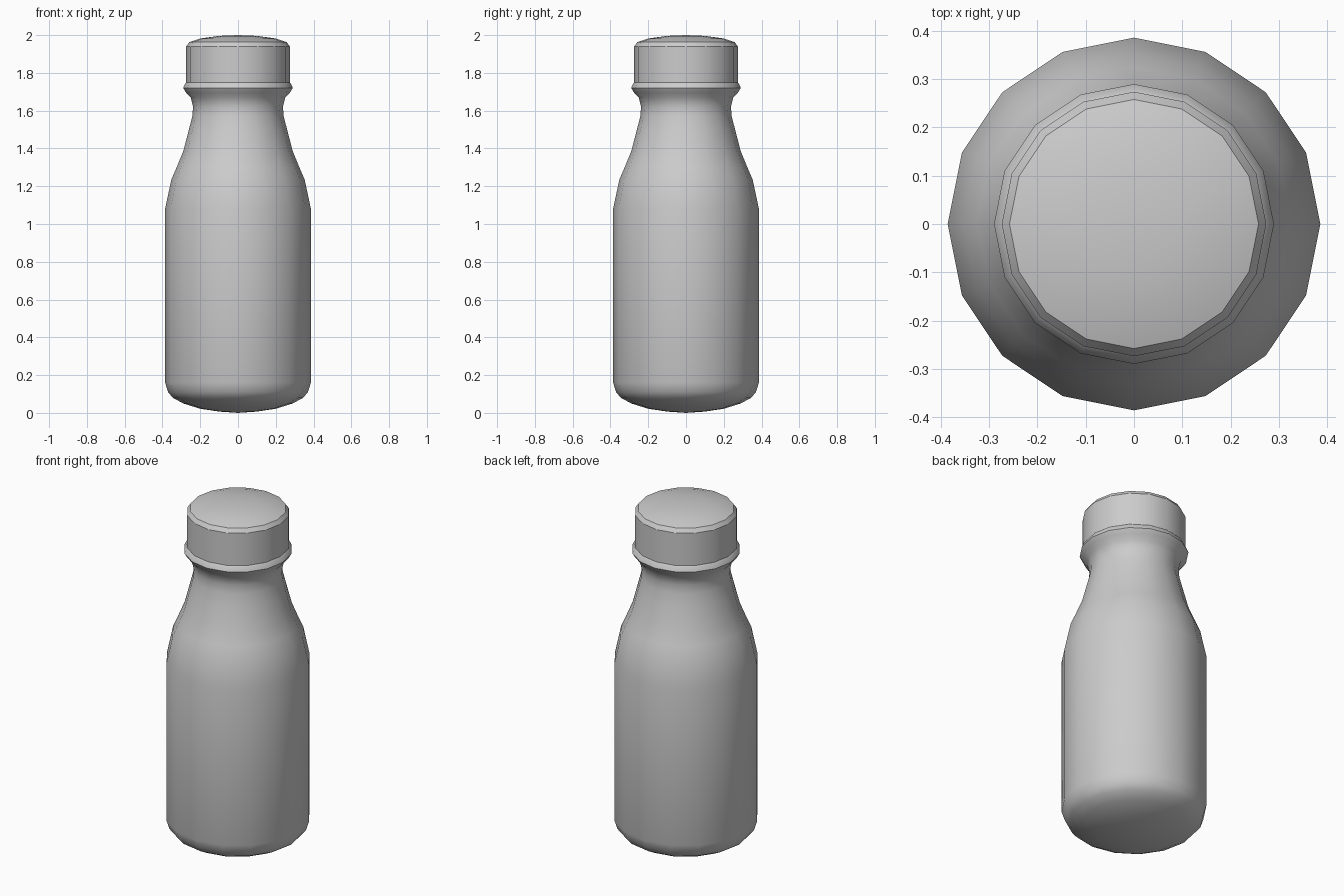
import bpy
import bmesh
import math

SIDES = 16

old = bpy.data.objects.get("Cube")
if old:
    bpy.data.objects.remove(old, do_unlink=True)

grey = bpy.data.materials.new("plain grey")
grey.use_nodes = True
grey.diffuse_color = (0.6, 0.6, 0.6, 1)
grey.node_tree.nodes["Principled BSDF"].inputs["Base Color"].default_value = (0.6, 0.6, 0.6, 1)


def lathe(name, profile, sharp_angle):
    """Revolve (radius, height) points, listed bottom to top, around z."""
    bm = bmesh.new()
    rings = []
    for r, z in profile:
        if r == 0:
            rings.append([bm.verts.new((0, 0, z))] * SIDES)
        else:
            angles = [math.tau * i / SIDES for i in range(SIDES)]
            rings.append([bm.verts.new((r * math.cos(a), r * math.sin(a), z)) for a in angles])
    for low, high in zip(rings, rings[1:]):
        for i in range(SIDES):
            j = (i + 1) % SIDES
            corners = dict.fromkeys((low[i], low[j], high[j], high[i]))
            bm.faces.new(list(corners))
    mesh = bpy.data.meshes.new(name)
    bm.to_mesh(mesh)
    bm.free()
    mesh.materials.append(grey)
    obj = bpy.data.objects.new(name, mesh)
    bpy.context.collection.objects.link(obj)
    bpy.ops.object.select_all(action="DESELECT")
    obj.select_set(True)
    bpy.context.view_layer.objects.active = obj
    bpy.ops.object.shade_smooth_by_angle(angle=math.radians(sharp_angle))
    return obj


# Body: rounded base, straight wall, tapering shoulder, neck and flare under the cap
lathe("bottle_body", [
    (0, 0), (0.1, 0.007), (0.2, 0.022), (0.29, 0.05), (0.345, 0.08), (0.37, 0.11),
    (0.386, 0.16), (0.386, 1.08), (0.353, 1.235), (0.325, 1.30), (0.29, 1.385),
    (0.26, 1.50), (0.242, 1.57), (0.238, 1.62), (0.25, 1.67), (0.275, 1.695), (0.29, 1.72),
], 60)

# Cap: flared rim, straight wall and shallow dome
lathe("bottle_cap", [
    (0.29, 1.72), (0.281, 1.742), (0.274, 1.75), (0.274, 1.94), (0.258, 1.963),
    (0.2, 1.982), (0.1, 1.996), (0, 2.0),
], 32)
